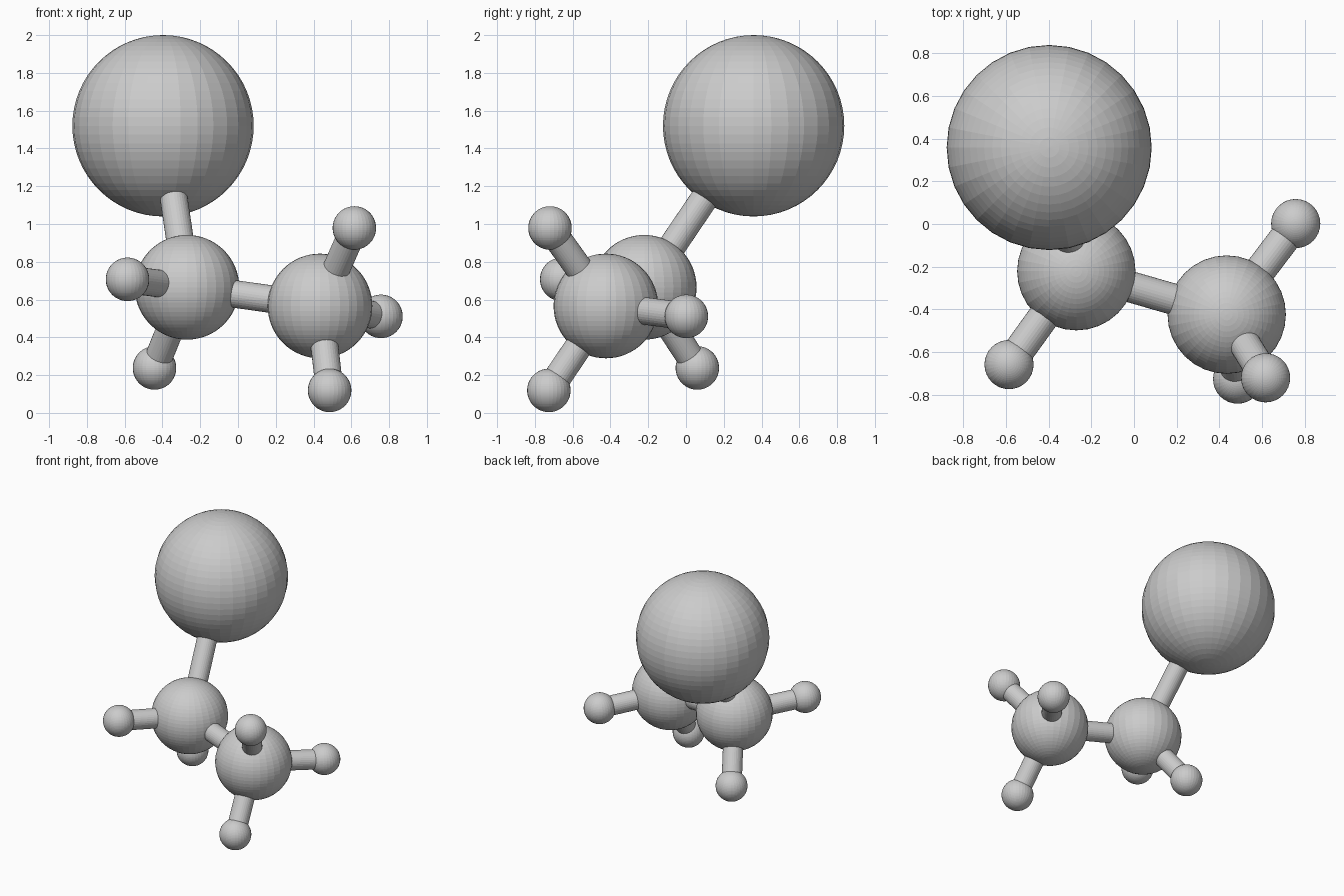
import bpy
from mathutils import Vector

cube = bpy.data.objects.get("Cube")
if cube:
    bpy.data.objects.remove(cube, do_unlink=True)

# One plain grey for every part
grey = bpy.data.materials.new("plain_grey")
grey.use_nodes = True
colour = (0.6, 0.6, 0.6, 1)
grey.diffuse_color = colour
grey.node_tree.nodes["Principled BSDF"].inputs["Base Color"].default_value = colour

BOND_RADIUS = 0.073

# name: (centre, radius)
ATOMS = {
    "large_ball": ((-0.397, 0.358, 1.52), 0.48),
    "inner_ball": ((-0.27, -0.221, 0.665), 0.277),
    "outer_ball": ((0.434, -0.424, 0.566), 0.277),
    "inner_small_ball_front": ((-0.585, -0.658, 0.707), 0.115),
    "inner_small_ball_low": ((-0.442, 0.06, 0.238), 0.115),
    "outer_small_ball_high": ((0.616, -0.72, 0.979), 0.115),
    "outer_small_ball_back": ((0.757, 0.002, 0.511), 0.115),
    "outer_small_ball_low": ((0.485, -0.726, 0.119), 0.115),
}


def finish(name):
    obj = bpy.context.object
    obj.name = name
    obj.data.materials.append(grey)
    return obj


def ball(name, centre, radius):
    bpy.ops.mesh.primitive_uv_sphere_add(segments=32, ring_count=32,
                                         radius=radius, location=centre)
    finish(name)


def rod(start, end):
    a, b = Vector(ATOMS[start][0]), Vector(ATOMS[end][0])
    bpy.ops.mesh.primitive_cylinder_add(vertices=32, radius=BOND_RADIUS,
                                        depth=(b - a).length, location=(a + b) / 2)
    obj = finish("rod_to_" + end)
    obj.rotation_euler = (b - a).to_track_quat("Z", "Y").to_euler()


# Balls
for name, (centre, radius) in ATOMS.items():
    ball(name, centre, radius)

# Connecting rods
rod("inner_ball", "large_ball")
rod("inner_ball", "outer_ball")
for name in ATOMS:
    if "small" in name:
        rod(name.split("_")[0] + "_ball", name)
